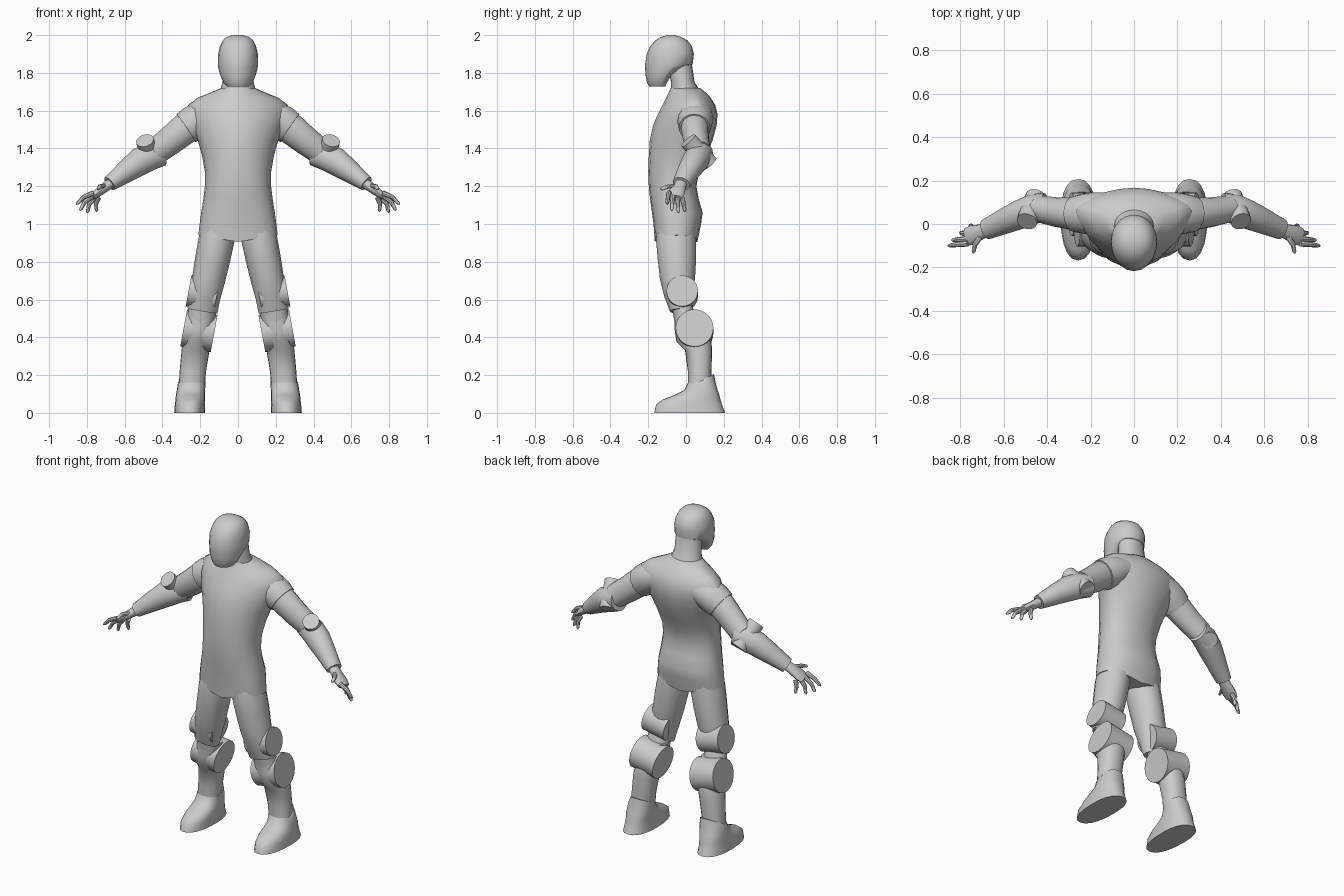
import bpy, bmesh, math
from mathutils import Vector

grey = bpy.data.materials.new("light grey")
grey.diffuse_color = (0.6, 0.6, 0.6, 1)


def finish(name, bm, mirror=False, angle=42, subdiv=0):
    bmesh.ops.recalc_face_normals(bm, faces=bm.faces)
    me = bpy.data.meshes.new(name)
    bm.to_mesh(me)
    bm.free()
    me.materials.append(grey)
    ob = bpy.data.objects.new(name, me)
    bpy.context.collection.objects.link(ob)
    bpy.ops.object.select_all(action='DESELECT')
    ob.select_set(True)
    bpy.context.view_layer.objects.active = ob
    bpy.ops.object.shade_smooth_by_angle(angle=math.radians(angle))
    if mirror:
        mod = ob.modifiers.new("mirror", 'MIRROR')
        mod.use_mirror_merge = False
    return ob


def skin(bm, rings):
    """Bridge rings of points and cap both ends."""
    vs = [[bm.verts.new(p) for p in r] for r in rings]
    n = len(vs[0])
    for a, b in zip(vs, vs[1:]):
        for i in range(n):
            j = (i + 1) % n
            bm.faces.new((a[i], a[j], b[j], b[i]))
    bm.faces.new(vs[0])
    bm.faces.new(vs[-1])


def spow(v, e):
    return math.copysign(abs(v) ** e, v)


def level_rings(rows, n=20):
    """Rows: z, centre x, half width, front y, back y, widest y, roundness."""
    rings = []
    for z, cx, hw, y0, y1, ym, k in rows:
        ring = []
        for i in range(n):
            a = 2 * math.pi * i / n
            c, s = spow(math.cos(a), 2 / k), spow(math.sin(a), 2 / k)
            ring.append(Vector((cx + hw * c, ym + s * ((y1 - ym) if s > 0 else (ym - y0)), z)))
        rings.append(ring)
    return rings


def tube(bm, path, n=16):
    """Path rows: centre, radius along y, radius across."""
    pts = [Vector(p[0]) for p in path]
    rings = []
    for i, (c, ru, rv) in enumerate(path):
        t = (pts[min(i + 1, len(pts) - 1)] - pts[max(i - 1, 0)]).normalized()
        u = Vector((0, 1, 0))
        u = (u - t * u.dot(t)).normalized()
        v = t.cross(u)
        rings.append([pts[i] + u * ru * math.cos(2 * math.pi * k / n)
                      + v * rv * math.sin(2 * math.pi * k / n) for k in range(n)])
    skin(bm, rings)


def limb(name, path, n=16):
    bm = bmesh.new()
    tube(bm, path, n)
    return finish(name, bm, True)


# torso with collar
rings = level_rings([
    (0.93, 0, 0.21, -0.165, 0.06, -0.05, 2.4),
    (1.00, 0, 0.203, -0.172, 0.08, -0.05, 2.4),
    (1.06, 0, 0.195, -0.18, 0.088, -0.05, 2.3),
    (1.13, 0, 0.184, -0.19, 0.068, -0.05, 2.2),
    (1.20, 0, 0.175, -0.197, 0.055, -0.05, 2.2),
    (1.28, 0, 0.176, -0.20, 0.07, -0.04, 2.1),
    (1.36, 0, 0.19, -0.197, 0.105, -0.02, 2.0),
    (1.44, 0, 0.212, -0.192, 0.14, 0.01, 1.9),
    (1.52, 0, 0.25, -0.175, 0.162, 0.04, 1.8),
    (1.58, 0, 0.275, -0.15, 0.167, 0.06, 1.7),
    (1.63, 0, 0.265, -0.125, 0.155, 0.06, 1.7),
    (1.67, 0, 0.21, -0.105, 0.13, 0.05, 1.7),
    (1.70, 0, 0.135, -0.09, 0.10, 0.03, 1.8),
    (1.72, 0, 0.09, -0.082, 0.075, 0.0, 2)])
for p in rings[0]:
    p.z = 0.905 + 0.17 * abs(p.x)   # hem rises towards the hips
bm = bmesh.new()
skin(bm, rings)
finish("torso", bm)

# neck
bm = bmesh.new()
skin(bm, level_rings([
    (1.69, 0, 0.10, -0.08, 0.085, 0, 2),
    (1.75, 0, 0.083, -0.08, 0.045, -0.02, 2),
    (1.87, 0, 0.078, -0.10, 0.028, -0.03, 2)]))
finish("neck", bm)

# head
bm = bmesh.new()
skin(bm, level_rings([
    (1.728, 0, 0.058, -0.195, -0.11, -0.13, 2),
    (1.75, 0, 0.078, -0.207, -0.10, -0.125, 1.9),
    (1.79, 0, 0.095, -0.214, -0.075, -0.11, 1.9),
    (1.825, 0, 0.104, -0.217, 0.0, -0.09, 1.9),
    (1.845, 0, 0.107, -0.217, 0.035, -0.08, 2),
    (1.90, 0, 0.105, -0.208, 0.042, -0.08, 2.1),
    (1.94, 0, 0.096, -0.19, 0.032, -0.08, 2.1),
    (1.97, 0, 0.082, -0.165, 0.01, -0.08, 2.1),
    (1.99, 0, 0.06, -0.135, -0.025, -0.08, 2.1),
    (2.0, 0, 0.025, -0.10, -0.06, -0.08, 2)]))
finish("head", bm)

# arms
limb("sleeve", [((0.12, 0.055, 1.585), 0.09, 0.07), ((0.19, 0.05, 1.56), 0.095, 0.09),
                ((0.235, 0.047, 1.535), 0.092, 0.094), ((0.275, 0.045, 1.508), 0.083, 0.089)])
limb("upper_arm", [((0.24, 0.045, 1.53), 0.07, 0.078), ((0.28, 0.046, 1.505), 0.074, 0.083),
                   ((0.36, 0.055, 1.44), 0.068, 0.076), ((0.44, 0.07, 1.38), 0.062, 0.07)])
limb("forearm", [((0.40, 0.085, 1.375), 0.06, 0.066), ((0.46, 0.07, 1.36), 0.07, 0.074),
                 ((0.52, 0.045, 1.33), 0.068, 0.074), ((0.59, 0.015, 1.28), 0.06, 0.06),
                 ((0.68, -0.025, 1.213), 0.048, 0.041)])
limb("elbow_cylinder", [((0.493, 0.012, 1.442), 0.048, 0.048),
                        ((0.452, 0.125, 1.318), 0.048, 0.048)])

# hand: palm, four fingers and thumb in one part
bm = bmesh.new()
tube(bm, [((0.66, -0.02, 1.225), 0.032, 0.028), ((0.70, -0.035, 1.197), 0.035, 0.026),
          ((0.745, -0.052, 1.163), 0.046, 0.022), ((0.772, -0.06, 1.142), 0.04, 0.015)], 12)
for base, tip in [((0.765, -0.09, 1.165), (0.857, -0.10, 1.105)),
                  ((0.77, -0.07, 1.148), (0.838, -0.075, 1.072)),
                  ((0.76, -0.045, 1.138), (0.80, -0.04, 1.06)),
                  ((0.738, -0.022, 1.14), (0.75, -0.005, 1.065)),
                  ((0.705, -0.055, 1.20), (0.742, -0.135, 1.185))]:
    a, b = Vector(base), Vector(tip)
    mid = a.lerp(b, 0.5) + Vector((0.008, 0, 0.006))
    tube(bm, [(a, 0.014, 0.014), (mid, 0.012, 0.012),
              (a.lerp(b, 0.9), 0.009, 0.009), (b, 0.004, 0.004)], 8)
finish("hand", bm, True)

# legs
limb("thigh", [((0.105, -0.05, 0.98), 0.10, 0.085), ((0.113, -0.053, 0.92), 0.106, 0.095),
               ((0.133, -0.048, 0.82), 0.102, 0.093), ((0.155, -0.045, 0.71), 0.093, 0.088),
               ((0.175, -0.04, 0.62), 0.075, 0.083), ((0.188, -0.035, 0.54), 0.05, 0.08)])
limb("knee_joint", [((0.185, -0.03, 0.60), 0.05, 0.07), ((0.20, 0.0, 0.48), 0.06, 0.07)])


def joint(name, c, axis, half, r):
    """Flat-ended drum lying across the leg."""
    c, d = Vector(c), Vector(axis).normalized() * half
    bm = bmesh.new()
    rings = []
    u = Vector((0, 1, 0))
    v = d.normalized().cross(u)
    for p in (c - d, c + d):
        rings.append([p + (u * math.cos(k * math.pi / 14) + v * math.sin(k * math.pi / 14)) * r
                      for k in range(28)])
    skin(bm, rings)
    finish(name, bm, True)


joint("knee_drum", (0.187, -0.02, 0.632), (0.19, 0, 0.035), 0.076, 0.083)
joint("calf_drum", (0.207, 0.045, 0.435), (0.19, 0, 0.035), 0.082, 0.10)

# shin
bm = bmesh.new()
skin(bm, level_rings([
    (0.525, 0.192, 0.075, -0.062, 0.06, 0.0, 2.3),
    (0.44, 0.207, 0.078, -0.06, 0.12, 0.03, 2.3),
    (0.38, 0.217, 0.077, -0.052, 0.135, 0.05, 2.2),
    (0.33, 0.225, 0.074, -0.005, 0.138, 0.065, 2.2),
    (0.22, 0.239, 0.07, 0.01, 0.135, 0.07, 2.2),
    (0.12, 0.247, 0.068, 0.01, 0.135, 0.07, 2.2)]))
finish("shin", bm, True)

# boot
bm = bmesh.new()
rings = level_rings([
    (0.21, 0.24, 0.068, 0.014, 0.148, 0.08, 2.3),
    (0.16, 0.245, 0.073, 0.01, 0.157, 0.08, 2.3),
    (0.12, 0.249, 0.075, -0.01, 0.168, 0.08, 2.3),
    (0.095, 0.252, 0.077, -0.06, 0.177, 0.07, 2.3),
    (0.07, 0.253, 0.078, -0.125, 0.183, 0.05, 2.3),
    (0.045, 0.255, 0.079, -0.158, 0.19, 0.04, 2.3),
    (0.0, 0.256, 0.082, -0.168, 0.207, 0.04, 2.3)])
for p in rings[0]:
    p.z = 0.145 + (p.y - 0.014) * 0.45   # cuff rises at the heel
skin(bm, rings)
finish("boot", bm, True)
